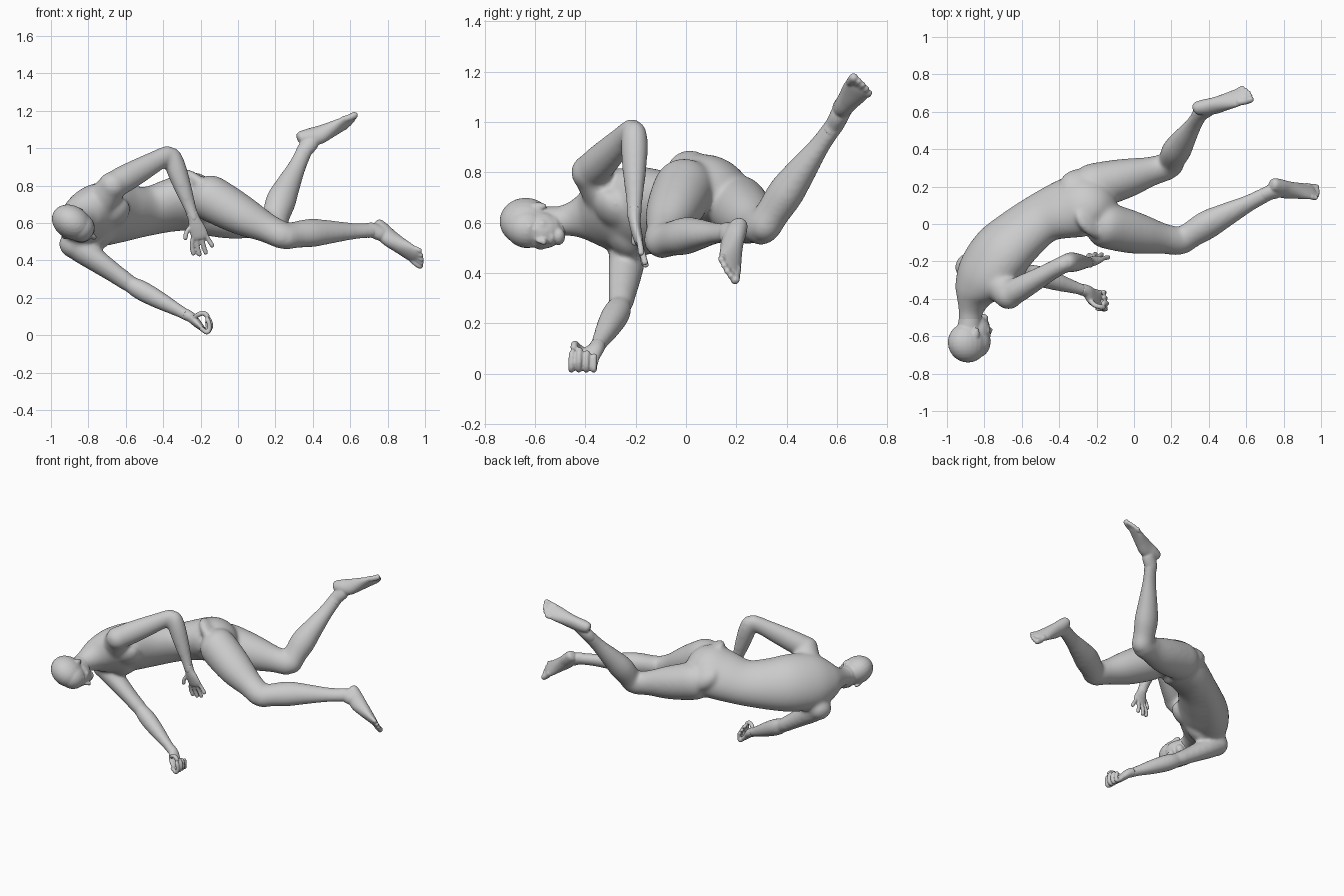
import bpy, bmesh, math
from mathutils import Vector as V, Matrix


def spline(rows, steps=5):
    """Catmull-Rom through rows of numbers."""
    out = []
    for i in range(len(rows) - 1):
        p0, p1 = rows[max(i - 1, 0)], rows[i]
        p2, p3 = rows[i + 1], rows[min(i + 2, len(rows) - 1)]
        for k in range(steps):
            t = k / steps
            out.append([0.5 * (2 * b + (c - a) * t + (2 * a - 5 * b + 4 * c - d) * t * t
                               + (3 * b - a - 3 * c + d) * t ** 3)
                        for a, b, c, d in zip(p0, p1, p2, p3)])
    out.append(list(rows[-1]))
    return out


def tube(bm, stations, n=24):
    """Loft of ellipses: each station is (centre, side axis, half width, half depth)."""
    rows = spline([[*c, *s, a, b] for c, s, a, b in stations])
    cen = [V(r[:3]) for r in rows]
    rings = []
    for i, r in enumerate(rows):
        t = (cen[min(i + 1, len(cen) - 1)] - cen[max(i - 1, 0)]).normalized()
        s = V(r[3:6])
        s = (s - t * s.dot(t)).normalized()
        f = t.cross(s)
        rings.append([bm.verts.new(cen[i] + s * r[6] * math.cos(k * math.tau / n)
                                   + f * r[7] * math.sin(k * math.tau / n)) for k in range(n)])
    for p, q in zip(rings, rings[1:]):
        for k in range(n):
            bm.faces.new((p[k], p[(k + 1) % n], q[(k + 1) % n], q[k]))
    bm.faces.new(rings[0])
    bm.faces.new(rings[-1])


def blob(bm, c, axes, radii):
    m = Matrix([a.normalized() * r for a, r in zip(axes, radii)]).transposed().to_4x4()
    bmesh.ops.create_uvsphere(bm, u_segments=24, v_segments=14, radius=1,
                              matrix=Matrix.Translation(c) @ m)


def limb(bm, p, q, front, prof, k):
    """Profile rows: (position along bone, half width, half depth, shift forward); k thickens."""
    d = q - p
    f = (front - d * front.dot(d) / d.length_squared).normalized()
    s = d.cross(f).normalized()
    tube(bm, [(p + d * t + f * o, s, a * k, b * k) for t, a, b, o in prof])


def finger(bm, pts, r, side):
    z = V(pts[-1])
    tip = z + (z - V(pts[-2])).normalized() * r * 0.7
    tube(bm, [(V(p), side, r, r) for p in pts] + [(tip, side, r * 0.45, r * 0.45)], 12)


def finish(bm, name, voxel, smooth):
    bmesh.ops.recalc_face_normals(bm, faces=bm.faces)
    me = bpy.data.meshes.new(name)
    bm.to_mesh(me)
    bm.free()
    ob = bpy.data.objects.new(name, me)
    bpy.context.collection.objects.link(ob)
    m = ob.modifiers.new("blend", 'REMESH')
    m.mode = 'VOXEL'
    m.voxel_size = voxel
    m.use_smooth_shade = True
    s = ob.modifiers.new("soften", 'SMOOTH')
    s.factor = 0.5
    s.iterations = smooth


# Joints
sh = {'l': V((-.67, -.38, .80)), 'r': V((-.88, -.23, .485))}
el = {'l': V((-.36, -.205, .975)), 'r': V((-.57, -.26, .268))}
wr = {'l': V((-.235, -.205, .62)), 'r': V((-.25, -.36, .095))}
hip = {'l': V((-.21, .005, .765)), 'r': V((-.28, .185, .68))}
kn = {'l': V((.25, -.095, .527)), 'r': V((.19, .31, .585))}
an = {'l': V((.745, .18, .563)), 'r': V((.365, .605, 1.01))}
heel = {'l': V((.755, .24, .62)), 'r': V((.305, .635, 1.08))}
toe = {'l': V((1.01, .175, .39)), 'r': V((.635, .71, 1.172))}

THIGH = [(-.04, .07, .07, 0), (.08, .108, .108, -.002), (.3, .106, .11, .004), (.55, .092, .099, .008),
         (.8, .07, .076, .005), (1, .063, .069, 0), (1.07, .045, .045, 0)]
SHIN = [(-.07, .045, .045, 0), (0, .056, .061, 0), (.12, .056, .062, -.008), (.3, .06, .068, -.014),
        (.5, .05, .056, -.011), (.75, .034, .041, -.004), (.95, .031, .037, 0), (1.05, .028, .032, 0)]
UPPER = [(-.08, .045, .045, 0), (.02, .058, .06, 0), (.18, .058, .063, 0), (.45, .05, .058, 0),
         (.72, .043, .05, 0), (.95, .04, .042, 0), (1.04, .028, .028, 0)]
FORE = [(-.05, .028, .028, 0), (.04, .042, .043, 0), (.22, .046, .048, 0), (.5, .04, .042, 0),
        (.8, .029, .031, 0), (1, .027, .024, 0), (1.05, .022, .019, 0)]

# Torso and neck
body = bmesh.new()
S1, S2 = V((.51, -.34, .78)), V((.36, -.77, .52))
mix = lambda t: S2.lerp(S1, t)
tube(body, [(V(c), mix(t), a, b) for c, t, a, b in [
    ((-.14, .05, .67), 0, .06, .06), ((-.18, .075, .70), 0, .135, .12),
    ((-.255, .10, .715), 0, .178, .147), ((-.36, .083, .695), .2, .172, .13),
    ((-.485, .035, .662), .5, .152, .118), ((-.605, -.055, .65), .8, .168, .132),
    ((-.71, -.155, .648), 1, .188, .147), ((-.795, -.27, .642), 1, .182, .135),
    ((-.843, -.355, .63), 1, .142, .11), ((-.862, -.415, .62), 1, .09, .086),
    ((-.873, -.475, .61), 1, .062, .066), ((-.88, -.55, .60), 1, .058, .06)]], 32)
F1, F2 = V((.5, -.6, -.57)).normalized(), V((.36, -.35, -.78)).normalized()
U1 = F1.cross(S1)
for k in (-1, 1):    # chest muscles
    blob(body, V((-.735, -.215, .645)) + F1 * .085 + S1 * .075 * k, (S1, F1, U1), (.09, .055, .08))

# Arms, legs and buttocks
for k in 'lr':
    out = el[k] - (sh[k] + wr[k]) / 2
    limb(body, sh[k], el[k], out, UPPER, 1.17)
    limb(body, el[k], wr[k], out, FORE, 1.17)
    blob(body, sh[k], (S1, F1, U1), (.074, .077, .078))
    tube(body, [(V((-.78, -.26, .64)).lerp(sh[k], t), U1, .11 - .035 * t, .115 - .042 * t)
                for t in (0, .5, .95)])
    d = kn[k] - hip[k]
    out = kn[k] - (hip[k] + an[k]) / 2
    limb(body, hip[k], kn[k], out, THIGH, 1.1)
    limb(body, kn[k], an[k], out, SHIN, 1.2)
    blob(body, hip[k] - F2 * .04 + d * .035, (d, F2, F2.cross(d)), (.115, .088, .1))
finish(body, "body", .009, 26)

# Feet
for k, name, m in (('l', "left_foot", 1), ('r', "right_foot", -1)):
    bm = bmesh.new()
    d = toe[k] - heel[k]
    L = d.length
    d.normalize()
    u = kn[k] - an[k]
    u = (u - d * u.dot(d)).normalized()
    s = d.cross(u) * m
    at = lambda x, y, h: heel[k] + d * x * L + s * y + u * h
    tube(bm, [(at(x, y, h), s, a, b) for x, y, h, a, b in [
        (0, 0, .035, .015, .015), (.04, 0, .036, .032, .034), (.16, 0, .046, .04, .047),
        (.32, 0, .052, .041, .052), (.5, 0, .042, .046, .042), (.68, 0, .03, .054, .029),
        (.8, 0, .022, .053, .02), (.86, 0, .018, .046, .013)]])
    tube(bm, [(at(.24, 0, .04), s, .038, .044), (at(.25, 0, .07).lerp(an[k], .5), s, .038, .045),
              (an[k].lerp(kn[k], .05), s, .037, .043), (an[k].lerp(kn[k], .12), s, .035, .042)])
    for i in range(5):
        r = .018 if i == 0 else .0125
        y = .038 - .0205 * i - (.004 if i else 0)
        e = .955 - .008 * i * i
        finger(bm, [at(.74, y * .9, .02), at((.74 + e) / 2, y, .022), at(e, y, .015)], r, s)
    finish(bm, name, .0055, 3)

# Left hand: open, hanging down
bm = bmesh.new()
X, Y = V((1, 0, .15)), V((0, 1, 0))
w = wr['l']
tube(bm, [(el['l'].lerp(w, .9), X, .032, .03), (w, X, .032, .025),
          (V((-.222, -.2, .58)), X, .042, .022), (V((-.205, -.19, .535)), X, .046, .019),
          (V((-.2, -.187, .515)), X, .039, .013)])
for base, mid, tip in [((-.238, -.188, .53), (-.247, -.176, .48), (-.238, -.165, .435)),
                       ((-.216, -.188, .525), (-.217, -.172, .475), (-.206, -.16, .43)),
                       ((-.193, -.188, .53), (-.185, -.174, .482), (-.172, -.163, .44)),
                       ((-.174, -.188, .54), (-.157, -.182, .51), (-.137, -.178, .478)),
                       ((-.25, -.2, .585), (-.275, -.205, .55), (-.282, -.205, .518))]:
    finger(bm, [base, mid, tip], .0122, X)
finish(bm, "left_hand", .005, 3)

# Right hand: fingers curled round to meet the thumb
bm = bmesh.new()
w = wr['r']
tube(bm, [(el['r'].lerp(w, .9), Y, .032, .031), (w, Y, .033, .028),
          (V((-.225, -.385, .07)), Y, .045, .024), (V((-.2, -.40, .045)), Y, .051, .018),
          (V((-.185, -.405, .032)), Y, .044, .012)])
for i in range(4):
    y = -.452 + .0295 * i
    j = .006 * abs(i - 1)
    finger(bm, [(-.2, y, .04), (-.168, y - .003, .016), (-.147 - j, y - .003, .04 - j),
                (-.15 - j, y - .002, .075 - j), (-.165, y, .095 - 2 * j)], .0125, Y)
finger(bm, [(-.24, -.40, .085), (-.215, -.43, .108), (-.185, -.442, .118), (-.163, -.446, .102)], .0135, Y)
finish(bm, "right_hand", .005, 3)

# Head
bm = bmesh.new()
c = V((-.878, -.607, .594))
u = V((.02, -.98, .07)).normalized()
f = V((.85, 0, -.52))
f = (f - u * f.dot(u)).normalized()
s = u.cross(f)
for x, y, z, a, b, h in [
        (0, -.014, .028, .089, .112, .106),     # skull
        (0, .035, .025, .078, .082, .085),      # forehead
        (0, .04, -.035, .073, .08, .088),       # face
        (0, .028, -.075, .066, .078, .045),     # jaw
        (0, .082, -.103, .036, .03, .026),      # chin
        (0, .116, -.036, .012, .022, .026),     # nose
        (0, .129, -.045, .015, .014, .011),     # nose tip
        (0, .106, -.074, .025, .014, .013),     # lips
        (0, .094, .016, .055, .02, .016),       # brow
        (.045, .074, -.034, .023, .026, .024), (-.045, .074, -.034, .023, .026, .024),    # cheeks
        (.032, .098, -.008, .014, .012, .009), (-.032, .098, -.008, .014, .012, .009),    # eyes
        (.083, -.008, -.018, .011, .019, .031), (-.083, -.008, -.018, .011, .019, .031)]:  # ears
    blob(bm, c + s * x + f * y + u * z, (s, f, u), (a, b, h))
tube(bm, [(V((-.871, -.46, .61)), S1, .058, .06), (V((-.876, -.51, .605)), S1, .059, .062),
          (V((-.88, -.56, .60)), S1, .063, .066)])    # top of neck
finish(bm, "head", .0055, 7)
